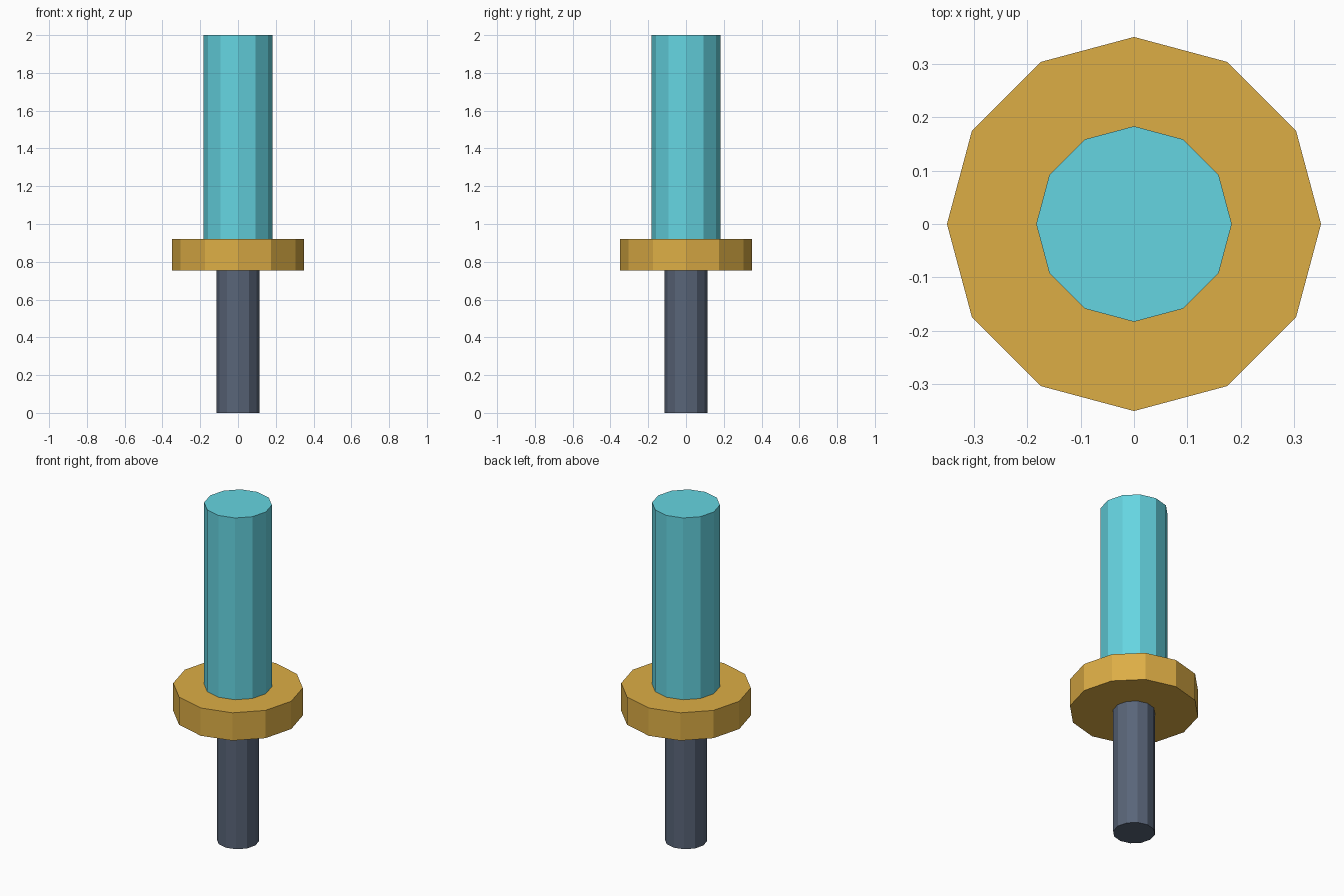
import bpy

if "Cube" in bpy.data.objects:
    bpy.data.objects.remove(bpy.data.objects["Cube"])


def rod(name, radius, z0, z1, color):
    """Flat-shaded 12-sided upright cylinder from z0 to z1."""
    bpy.ops.mesh.primitive_cylinder_add(vertices=12, radius=radius, depth=z1 - z0,
                                        location=(0, 0, (z0 + z1) / 2))
    obj = bpy.context.object
    obj.name = name
    mat = bpy.data.materials.new(name + "_material")
    mat.diffuse_color = (*color, 1)
    mat.use_nodes = True
    mat.node_tree.nodes["Principled BSDF"].inputs["Base Color"].default_value = mat.diffuse_color
    obj.data.materials.append(mat)
    return obj


# Dark grip, gold collar and glowing cyan shaft, stacked end to end
rod("grip", 0.114, 0.0, 0.755, (0.10, 0.13, 0.19))
rod("collar", 0.35, 0.755, 0.92, (0.72, 0.42, 0.06))
rod("shaft", 0.183, 0.92, 2.0, (0.13, 0.66, 0.75))
